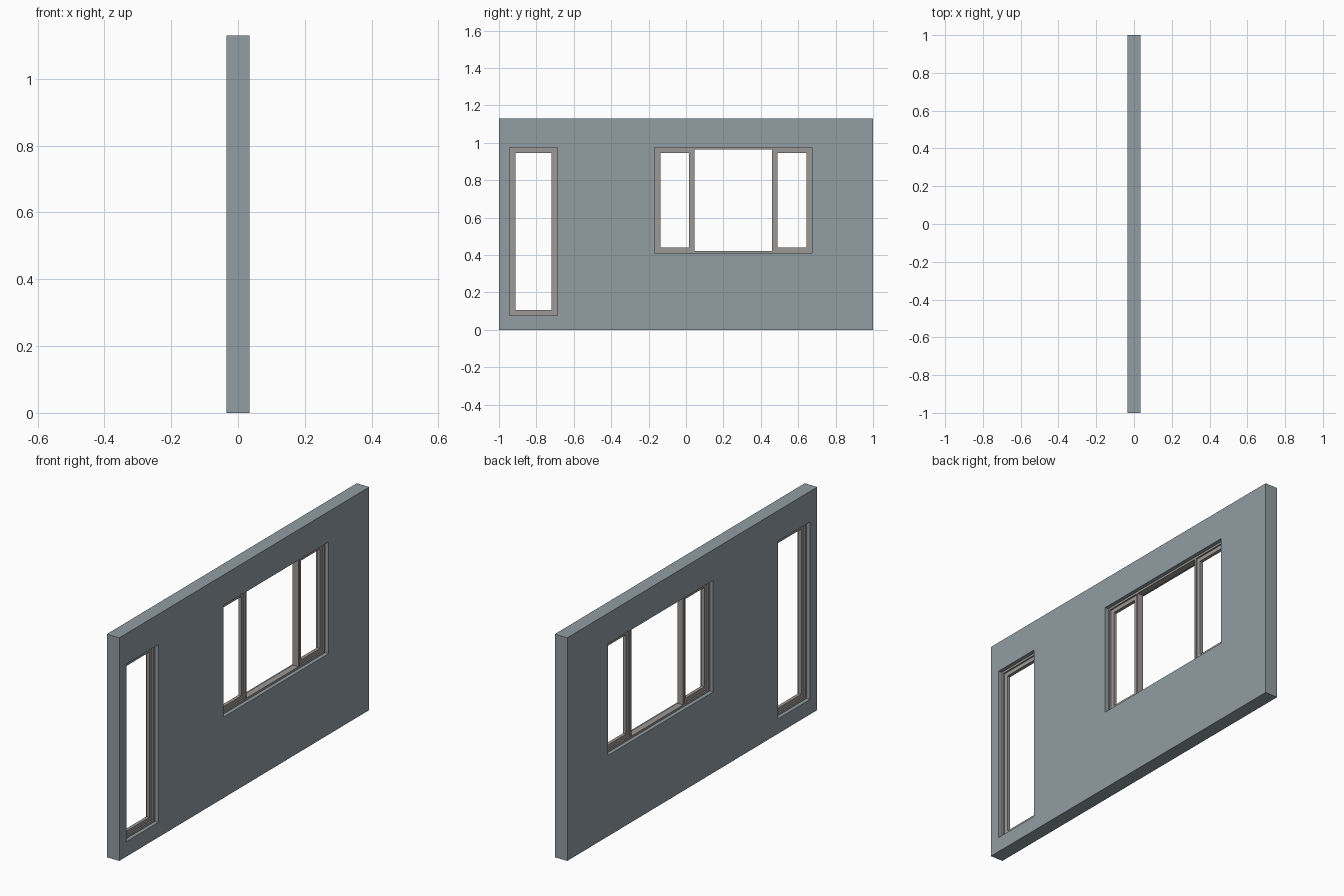
import bpy, bmesh

if "Cube" in bpy.data.objects:
    bpy.data.objects.remove(bpy.data.objects["Cube"])

FRAME_DEPTH, SASH_DEPTH = 0.032, 0.017
FRAME_W, SASH_W = 0.0105, 0.0205
WALL = (-1.0, 1.0, 0.0, 1.13)
TALL_WINDOW = (-0.943, -0.688, 0.076, 0.975)
WINDOW = (-0.168, 0.675, 0.41, 0.975)
MULLIONS = [(0.036, 0.045), (0.461, 0.47)]


def material(name, rgb):
    mat = bpy.data.materials.new(name)
    mat.diffuse_color = (*rgb, 1)
    mat.use_nodes = True
    mat.node_tree.nodes["Principled BSDF"].inputs["Base Color"].default_value = mat.diffuse_color
    return mat


wall_mat = material("wall_blue_grey", (0.283, 0.337, 0.366))
frame_mat = material("frame_warm_grey", (0.337, 0.314, 0.3))


def panel(name, outer, holes, depth, mat):
    """Slab in the YZ plane with rectangular through holes, split along a grid."""
    rects = [outer] + holes
    ys = sorted({v for r in rects for v in r[:2]})
    zs = sorted({v for r in rects for v in r[2:]})
    bm = bmesh.new()
    grid = {(y, z): bm.verts.new((-depth / 2, y, z)) for y in ys for z in zs}
    for y0, y1 in zip(ys, ys[1:]):
        for z0, z1 in zip(zs, zs[1:]):
            cy, cz = (y0 + y1) / 2, (z0 + z1) / 2
            if not any(h[0] < cy < h[1] and h[2] < cz < h[3] for h in holes):
                bm.faces.new([grid[p] for p in ((y0, z0), (y0, z1), (y1, z1), (y1, z0))])
    bmesh.ops.delete(bm, geom=[v for v in bm.verts if not v.link_faces], context='VERTS')
    side = bmesh.ops.extrude_face_region(bm, geom=bm.faces[:], use_keep_orig=True)
    moved = [g for g in side["geom"] if isinstance(g, bmesh.types.BMVert)]
    bmesh.ops.translate(bm, verts=moved, vec=(depth, 0, 0))
    bmesh.ops.recalc_face_normals(bm, faces=bm.faces[:])
    # merge the coplanar grid cells
    bmesh.ops.dissolve_limit(bm, angle_limit=0.01, verts=bm.verts[:], edges=bm.edges[:])
    mesh = bpy.data.meshes.new(name)
    bm.to_mesh(mesh)
    bm.free()
    mesh.materials.append(mat)
    obj = bpy.data.objects.new(name, mesh)
    bpy.context.collection.objects.link(obj)


def inset(r, w):
    return (r[0] + w, r[1] - w, r[2] + w, r[3] - w)


def sash(name, bay):
    panel(name, bay, [inset(bay, SASH_W)], SASH_DEPTH, frame_mat)


# wall with both openings
panel("wall", WALL, [TALL_WINDOW, WINDOW], 0.07, wall_mat)

# tall narrow window
tall_bay = inset(TALL_WINDOW, FRAME_W)
panel("tall_window_frame", TALL_WINDOW, [tall_bay], FRAME_DEPTH, frame_mat)
sash("tall_window_sash", tall_bay)

# wide window: three bays, opening sashes at both ends
y0, y1, z0, z1 = inset(WINDOW, FRAME_W)
(a0, a1), (b0, b1) = MULLIONS
bays = [(y0, a0, z0, z1), (a1, b0, z0, z1), (b1, y1, z0, z1)]
panel("wide_window_frame", WINDOW, bays, FRAME_DEPTH, frame_mat)
sash("left_sash", bays[0])
sash("right_sash", bays[2])
